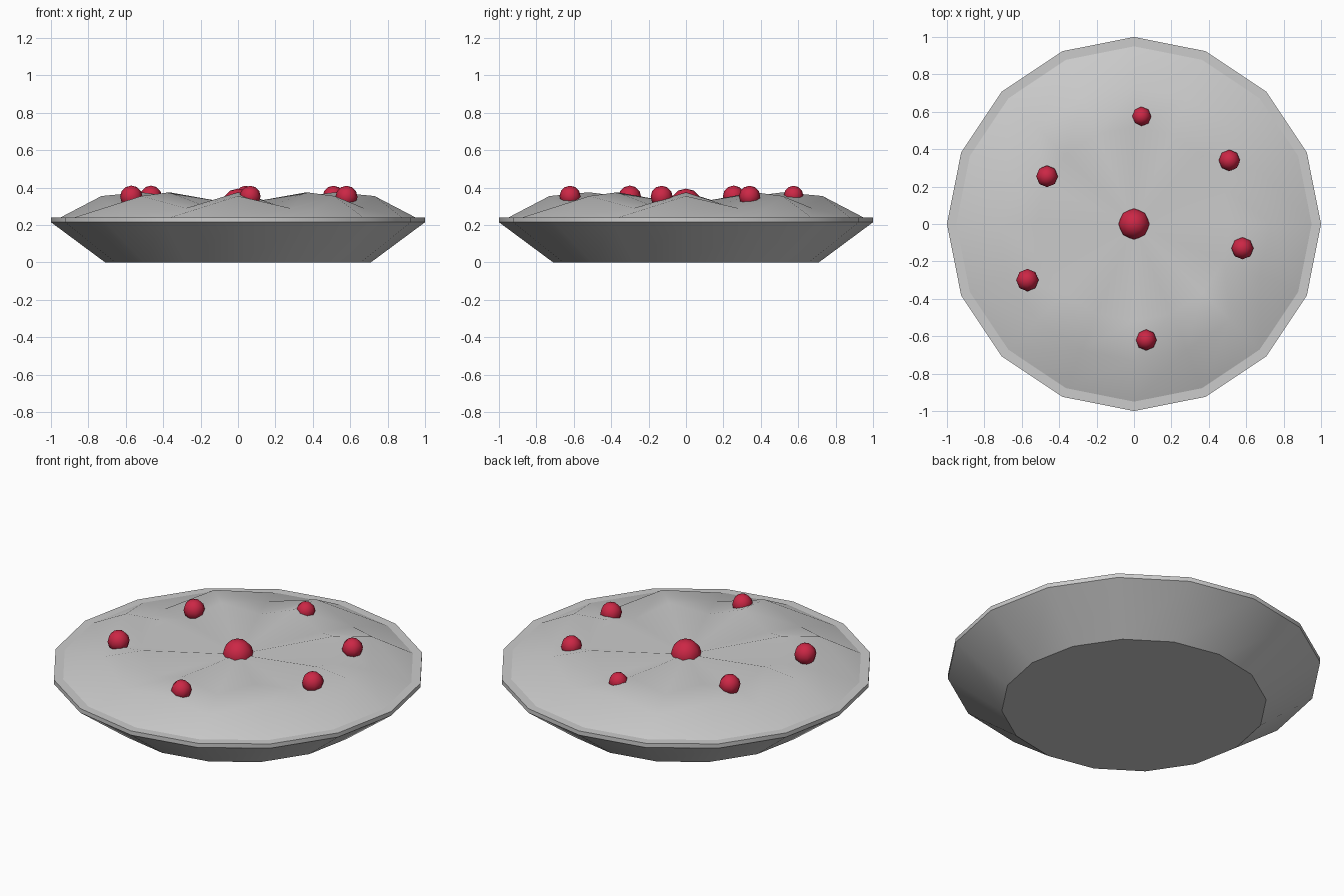
import bpy, bmesh
from math import cos, sin, pi, radians

if "Cube" in bpy.data.objects:
    bpy.data.objects.remove(bpy.data.objects["Cube"])

SEG = 16


def finish(bm, name, angle=None):
    bmesh.ops.recalc_face_normals(bm, faces=bm.faces)
    mesh = bpy.data.meshes.new(name)
    bm.to_mesh(mesh)
    bm.free()
    obj = bpy.data.objects.new(name, mesh)
    bpy.context.collection.objects.link(obj)
    bpy.ops.object.select_all(action='DESELECT')
    bpy.context.view_layer.objects.active = obj
    obj.select_set(True)
    if angle:
        bpy.ops.object.shade_smooth_by_angle(angle=radians(angle))
    else:
        bpy.ops.object.shade_smooth()
    return obj


def add_ring(bm, radius, height):
    """Ring of vertices; height is a function of the segment index."""
    return [bm.verts.new((radius * cos(2 * pi * i / SEG),
                          radius * sin(2 * pi * i / SEG), height(i)))
            for i in range(SEG)]


def bridge(bm, a, b):
    for i in range(SEG):
        j = (i + 1) % SEG
        bm.faces.new((a[i], a[j], b[j], b[i]))


# Dish: flat base, flared wall and narrow rim
bm = bmesh.new()
rings = [add_ring(bm, r, lambda i, z=z: z)
         for r, z in [(0.71, 0), (1, 0.215), (1, 0.24), (0.95, 0.24)]]
bm.faces.new(rings[0])
for a, b in zip(rings, rings[1:]):
    bridge(bm, a, b)
finish(bm, "dish", 30)

# Filling: eight ridges with valleys between, sinking to the centre
bm = bmesh.new()
rings = [add_ring(bm, r, lambda i, hi=hi, lo=lo: lo if i % 2 else hi)
         for r, hi, lo in [(0.95, 0.24, 0.24), (0.73, 0.355, 0.29),
                           (0.52, 0.375, 0.31)]]
for a, b in zip(rings, rings[1:]):
    bridge(bm, a, b)
centre = bm.verts.new((0, 0, 0.31))
for i in range(SEG):
    bm.faces.new((rings[-1][i], rings[-1][(i + 1) % SEG], centre))
# keep the normals pointing up
filling = finish(bm, "filling")
if filling.data.polygons[0].normal.z < 0:
    filling.data.flip_normals()

# Berries: one large in the middle, six small around it
red = bpy.data.materials.new("berry_red")
red.diffuse_color = (0.6, 0.02, 0.06, 1)
red.use_nodes = True
red.node_tree.nodes["Principled BSDF"].inputs["Base Color"].default_value = red.diffuse_color
berries = [(0, 0, 0.31, 0.085), (0.04, 0.575, 0.358, 0.052),
           (0.51, 0.34, 0.353, 0.057), (-0.465, 0.255, 0.353, 0.058),
           (0.58, -0.13, 0.351, 0.059), (-0.57, -0.30, 0.351, 0.06),
           (0.065, -0.62, 0.354, 0.056)]
for x, y, z, r in berries:
    bm = bmesh.new()
    bmesh.ops.create_uvsphere(bm, u_segments=8, v_segments=6, radius=r)
    bmesh.ops.translate(bm, verts=bm.verts, vec=(x, y, z))
    finish(bm, "berry").data.materials.append(red)
